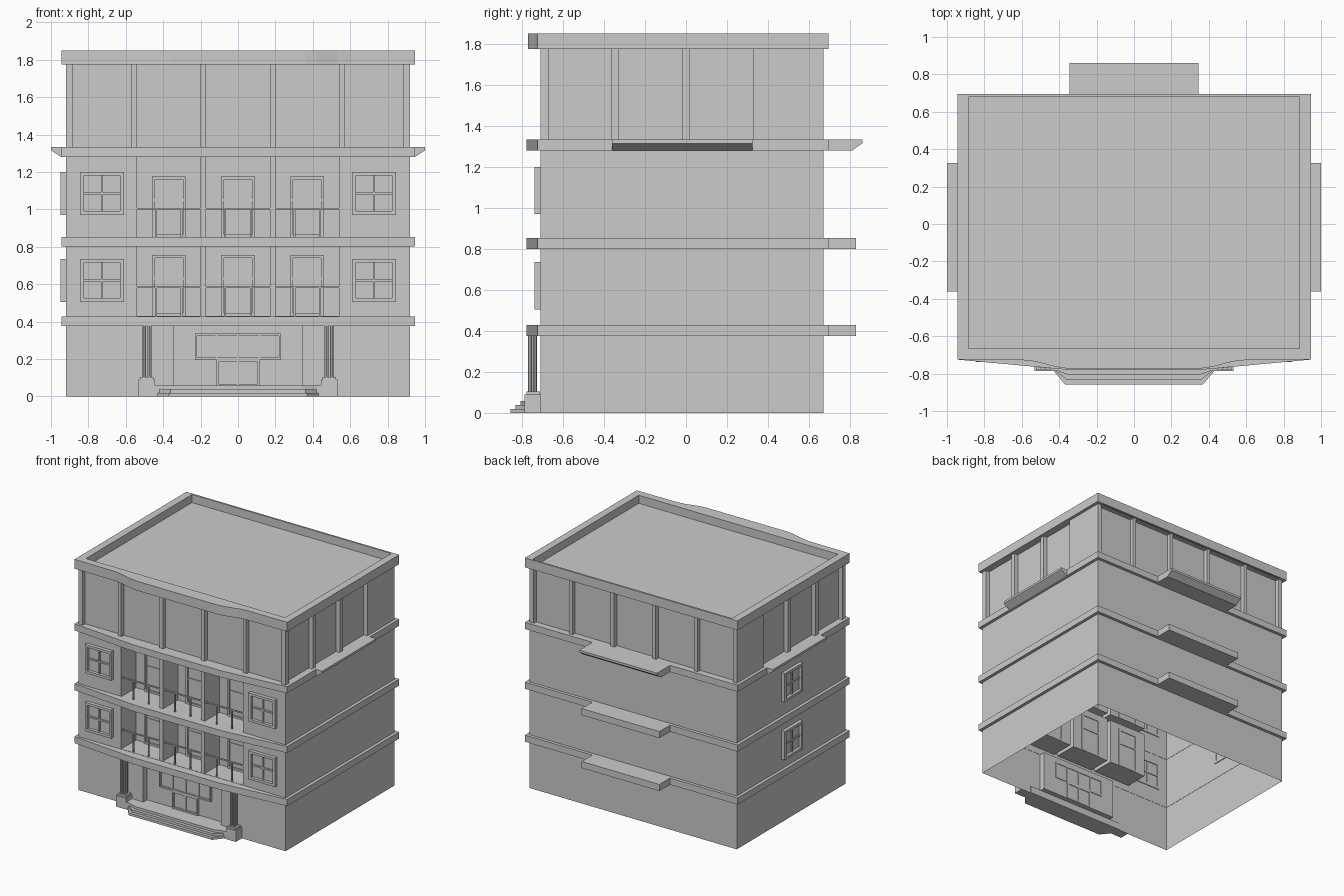
import bpy, bmesh
from math import pi
from mathutils import Matrix, Vector

if "Cube" in bpy.data.objects:
    bpy.data.objects.remove(bpy.data.objects["Cube"])

I = Matrix.Identity(4)


def side(x, y, turn):
    return Matrix.Translation((x, y, 0)) @ Matrix.Rotation(turn, 4, 'Z')


# Wall frames: local x runs along the wall, local -y points outwards
FRONT, BACK = side(0, -0.71, 0), side(0, 0.67, pi)
RIGHT, LEFT = side(0.92, 0, pi / 2), side(-0.92, 0, -pi / 2)


def finish(name, bm, solid=True):
    if solid:
        bmesh.ops.recalc_face_normals(bm, faces=bm.faces)
    else:
        bmesh.ops.remove_doubles(bm, verts=bm.verts, dist=1e-5)
    me = bpy.data.meshes.new(name)
    bm.to_mesh(me)
    bm.free()
    ob = bpy.data.objects.new(name, me)
    bpy.context.collection.objects.link(ob)
    return ob


def face(bm, pts, M=I):
    return bm.faces.new([bm.verts.new(M @ Vector(p)) for p in pts])


def sweep(bm, pts, vec, M=I):
    """Closed solid: polygon pts pushed along vec."""
    a = [bm.verts.new(M @ Vector(p)) for p in pts]
    b = [bm.verts.new(M @ (Vector(p) + Vector(vec))) for p in pts]
    bm.faces.new(a[::-1])
    bm.faces.new(b)
    for i in range(len(a)):
        j = (i + 1) % len(a)
        bm.faces.new((a[i], a[j], b[j], b[i]))


def slab(bm, pts, z0, z1):
    sweep(bm, [(x, y, z0) for x, y in pts], (0, 0, z1 - z0))


def box(bm, x0, x1, y0, y1, z0, z1, M=I):
    sweep(bm, [(x0, y0, z0), (x1, y0, z0), (x1, y1, z0), (x0, y1, z0)], (0, 0, z1 - z0), M)


def mirrored(pts):
    return pts + [(-x, y) for x, y in reversed(pts)]


def wall(name, M, u0, u1, holes):
    """Single-sheet wall with recesses given as (u0, u1, z0, z1, depth)."""
    bm = bmesh.new()
    us = sorted({u0, u1} | {h[i] for h in holes for i in (0, 1)})
    zs = sorted({0, 1.78} | {h[i] for h in holes for i in (2, 3)})
    for a, b in zip(us, us[1:]):
        for c, d in zip(zs, zs[1:]):
            u, z = (a + b) / 2, (c + d) / 2
            if not any(h[0] < u < h[1] and h[2] < z < h[3] for h in holes):
                face(bm, [(a, 0, c), (b, 0, c), (b, 0, d), (a, 0, d)], M)
    for a, b, c, d, t in holes:
        face(bm, [(a, t, c), (b, t, c), (b, t, d), (a, t, d)], M)
        face(bm, [(a, 0, c), (b, 0, c), (b, t, c), (a, t, c)], M)
        face(bm, [(a, t, d), (b, t, d), (b, 0, d), (a, 0, d)], M)
        face(bm, [(a, 0, c), (a, t, c), (a, t, d), (a, 0, d)], M)
        face(bm, [(b, 0, d), (b, t, d), (b, t, c), (b, 0, c)], M)
    finish(name, bm, solid=False)


def window(bm, M, u0, u1, z0, z1, y0, y1, bar, cols=(), rows=()):
    """Frame from y0 (outer) to y1 with thinner mullions and a pane."""
    box(bm, u0, u0 + bar, y0, y1, z0, z1, M)
    box(bm, u1 - bar, u1, y0, y1, z0, z1, M)
    box(bm, u0 + bar, u1 - bar, y0, y1, z0, z0 + bar, M)
    box(bm, u0 + bar, u1 - bar, y0, y1, z1 - bar, z1, M)
    m = y0 + (y1 - y0) * 0.4
    for u in cols:
        box(bm, u - 0.006, u + 0.006, m, y1, z0 + bar, z1 - bar, M)
    for z in rows:
        box(bm, u0 + bar, u1 - bar, m, y1, z - 0.006, z + 0.006, M)
    p = y0 + (y1 - y0) * 0.7
    face(bm, [(u0, p, z0), (u1, p, z0), (u1, p, z1), (u0, p, z1)], M)


# Outer walls, balconies and top-floor bays
balconies = [(-0.54, -0.2), (-0.17, 0.17), (0.2, 0.54)]
bays = [(-0.885, -0.57), *balconies, (0.57, 0.885)]
side_bays = [(-0.67, -0.365), (-0.33, -0.02), (0.02, 0.33)]
floors = [(0.43, 0.80), (0.85, 1.28)]


def top(bs):
    return [(a, b, 1.33, 1.775, 0.035) for a, b in bs]


recesses = [(a, b, c, d, 0.19) for a, b in balconies for c, d in floors]
entrance = (-0.345, 0.345, 0.055, 0.375, 0.05)
wall("front_wall", FRONT, -0.92, 0.92, top(bays) + recesses + [entrance])
wall("back_wall", BACK, -0.92, 0.92, top(bays))
wall("right_wall", RIGHT, -0.71, 0.67, top(side_bays))
wall("left_wall", LEFT, -0.67, 0.71, top([(-b, -a) for a, b in side_bays]))

# Floor bands and parapet: a bowed front strip plus a U round the other sides
bowed = [(-0.945, -0.725), (-0.38, -0.777)]
waved = [(-0.945, -0.725), (-0.6, -0.727), (-0.53, -0.735), (-0.42, -0.763), (-0.36, -0.772)]


def band(name, front, z0, z1, ix, iy0, iy1):
    bm = bmesh.new()
    slab(bm, mirrored([(-0.945, iy0)] + front), z0, z1)
    slab(bm, mirrored([(-ix, iy1), (-ix, iy0), (-0.945, iy0), (-0.945, 0.695)]), z0, z1)
    finish(name, bm)


for i, z in enumerate((0.375, 0.80, 1.28)):
    band(f"floor_band_{i + 1}", bowed, z, z + 0.053, 0.918, -0.708, 0.668)
band("parapet", waved, 1.775, 1.85, 0.885, -0.665, 0.68)

bm = bmesh.new()
face(bm, [(-0.9, -0.69, 1.785), (0.9, -0.69, 1.785), (0.9, 0.685, 1.785), (-0.9, 0.685, 1.785)])
finish("roof", bm)

# Back ledges and sloped canopies
bm = bmesh.new()
for z in (0.375, 0.80):
    box(bm, -0.345, 0.345, 0.69, 0.83, z, z + 0.053)
finish("back_ledges", bm)


def canopy(name, M, u0, u1, start, low, tip):
    bm = bmesh.new()
    prof = [(start, 1.28), (low, 1.28), (tip, 1.315), (tip, 1.333), (start, 1.333)]
    sweep(bm, [(u0, -o, z) for o, z in prof], (u1 - u0, 0, 0), M)
    finish(name, bm)


canopy("back_canopy", BACK, -0.345, 0.345, 0.02, 0.14, 0.19)
canopy("right_canopy", RIGHT, -0.36, 0.325, 0.015, 0.026, 0.08)
canopy("left_canopy", LEFT, -0.325, 0.36, 0.015, 0.026, 0.08)

# Framed windows on the front and left walls
bm = bmesh.new()
for z in (0.505, 0.97):
    for M, c in ((FRONT, -0.727), (FRONT, 0.727), (LEFT, 0.015)):
        window(bm, M, c - 0.117, c + 0.117, z, z + 0.23, -0.028, 0.006, 0.02, [c], [z + 0.115])
finish("windows", bm)

# Balcony doors and railings
doors, rails = bmesh.new(), bmesh.new()
for a, b in balconies:
    c = (a + b) / 2
    for z, h in ((0.43, 0.325), (0.85, 0.325)):
        window(doors, FRONT, c - 0.09, c + 0.09, z, z + h, 0.175, 0.195, 0.015, [], [z + 0.2])
        box(rails, a, b, -0.706, -0.696, z + 0.148, z + 0.158)
        for s in (-1, 1):
            box(rails, c + s * 0.068 - 0.005, c + s * 0.068 + 0.005, -0.706, -0.696, z, z + 0.15)
finish("balcony_doors", doors)
finish("balcony_railings", rails)

# Entrance door with wide transom window
bm = bmesh.new()
window(bm, FRONT, -0.23, 0.23, 0.195, 0.335, 0.035, 0.055, 0.012, [-0.115, 0, 0.115], [])
window(bm, FRONT, -0.115, 0.115, 0.055, 0.195, 0.035, 0.055, 0.012, [0], [])
finish("entrance_door", bm)

# Entrance steps with chamfered corners
bm = bmesh.new()
for z, x, y in ((0, 0.37, -0.857), (0.019, 0.36, -0.832), (0.038, 0.348, -0.807)):
    slab(bm, mirrored([(-0.445, -0.70), (-0.445, -0.785), (-0.43 + z * 0.5, -0.785), (-x, y)]), z, z + 0.019)
finish("entrance_steps", bm)

# Pedestals and clustered porch columns
bm = bmesh.new()
for s in (-1, 1):
    cx = s * 0.4875
    box(bm, cx - 0.044, cx + 0.044, -0.787, -0.705, 0, 0.09)
    box(bm, cx - 0.036, cx + 0.036, -0.779, -0.713, 0.09, 0.104)
finish("pedestals", bm)
bm = bmesh.new()
for s in (-1, 1):
    for dx in (-0.014, 0.014):
        for dy in (-0.012, 0.012):
            bmesh.ops.create_cone(bm, cap_ends=True, segments=8, radius1=0.01, radius2=0.01, depth=0.275,
                                  matrix=Matrix.Translation((s * 0.4875 + dx, -0.75 + dy, 0.24)))
finish("porch_columns", bm)
